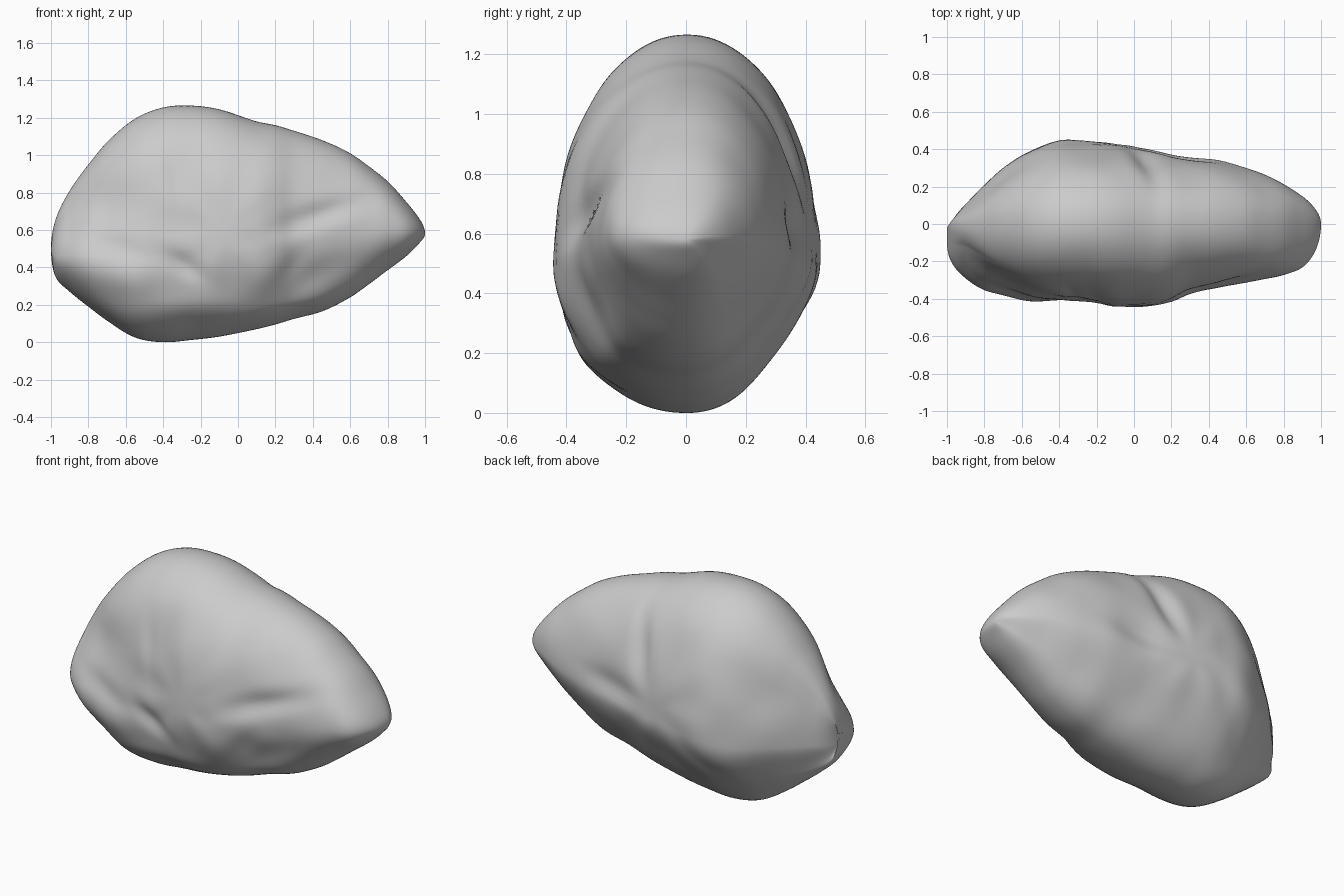
import bpy, bmesh, math
from mathutils import noise, Vector

if "Cube" in bpy.data.objects:
    bpy.data.objects.remove(bpy.data.objects["Cube"])

# Outline stations: x, bottom z, top z, front y, back y
STATIONS = [
    (-1.0, .50, .50, -.10, -.10), (-.98, .36, .64, -.20, 0), (-.9, .27, .81, -.30, .11),
    (-.8, .19, .95, -.37, .215), (-.7, .115, 1.07, -.395, .30), (-.55, .025, 1.195, -.42, .395),
    (-.4, 0, 1.255, -.42, .445), (-.25, .012, 1.265, -.42, .445), (-.1, .03, 1.245, -.44, .43),
    (.1, .07, 1.18, -.445, .395), (.2, .095, 1.16, -.42, .375), (.3, .125, 1.13, -.375, .36),
    (.45, .165, 1.08, -.34, .34), (.6, .24, 1.01, -.315, .295), (.7, .31, .94, -.295, .26),
    (.8, .385, .86, -.275, .215), (.9, .46, .75, -.235, .15), (.97, .53, .66, -.14, .08),
    (1.0, .58, .58, 0, 0)]
# Dents: side, x, z, long radius, short radius, tilt in degrees, depth (negative bulges)
DENTS = [
    (-1, .40, .67, .26, .06, 18, .032), (-1, -.76, .72, .27, .20, 10, .085),
    (-1, -.62, .50, .22, .06, -15, .02), (-1, -.60, .33, .22, .08, -12, -.012),
    (-1, -.25, .18, .28, .08, 0, -.025), (-1, .25, .17, .3, .06, 15, -.015),
    (-1, .42, .36, .22, .08, 25, .022),
    (-1, -.30, .42, .14, .05, -35, .025), (-1, .28, .40, .12, .05, 50, .012),
    (-1, -.33, .83, .16, .04, 100, .012), (1, .07, .92, .20, .06, 75, .035),
    (1, -.78, .75, .2, .15, 45, .03),
    (1, .25, .62, .25, .06, 10, .015), (1, -.35, .35, .2, .07, 40, .012)]
TS = [math.acos(-s[0]) for s in STATIONS]


def slope(i, k):
    a, b = max(i - 1, 0), min(i + 1, len(TS) - 1)
    return (STATIONS[b][k] - STATIONS[a][k]) / (TS[b] - TS[a])


def outline(t, k):
    """Smooth interpolation of one outline column."""
    i = max(j for j in range(len(TS) - 1) if TS[j] <= t + 1e-9)
    h = TS[i + 1] - TS[i]
    u = (t - TS[i]) / h
    return ((2*u**3 - 3*u*u + 1) * STATIONS[i][k] + (u**3 - 2*u*u + u) * h * slope(i, k)
            + (3*u*u - 2*u**3) * STATIONS[i + 1][k] + (u**3 - u*u) * h * slope(i + 1, k))


def relief(x, z, side):
    """Inward depth from the dents and the creases fanning from the side centre."""
    d = 0
    for s, cx, cz, rl, rs, tilt, depth in DENTS:
        if s == side:
            c, n = math.cos(math.radians(tilt)), math.sin(math.radians(tilt))
            u, v = (x - cx) * c + (z - cz) * n, (z - cz) * c - (x - cx) * n
            d += depth * math.exp(-(u / rl)**2 - (v / rs)**2)
    r = math.hypot(x + .07, z - .61)
    a = math.atan2(z - .61, x + .07)
    d += .004 * math.sin(7 * a + side) * math.exp(-((r - .3) / .17)**2)
    return d


def build_rock(nx=110, na=128):
    bm = bmesh.new()
    rings = []
    for i in range(1, nx):
        t = math.pi * i / nx
        x = -math.cos(t)
        zb, zt, yf, yb = (outline(t, k) for k in (1, 2, 3, 4))
        mid = (zb + zt) / 2
        zw = mid - .18 * (zt - zb) * (.5 - .3 * x)
        yc, hw = (yf + yb) / 2, (yb - yf) / 2
        ring = []
        for j in range(na):
            a = 2 * math.pi * j / na
            c, s = math.cos(a), math.sin(a)
            z = zw + s * ((zt - zw) if s > 0 else (zw - zb))
            side = 1 if c > 0 else -1
            # The lower back is slimmer than the other quarters
            w = min(1, max(0, -s) * 1.3)
            slim = 1 - .2 * w * w * (3 - 2 * w) if side > 0 else 1
            # Top and bottom edges run close to the centre plane
            y = yc * (1 - .8 * s * s) + side * hw * slim * abs(c)**.95
            fade = min(1, abs(c) * 1.6) * min(1, hw / .2)
            y -= side * fade * relief(x, z, side)
            y += .010 * fade * noise.noise(Vector((x * 4, y * 4, z * 4)))
            ring.append(bm.verts.new((x, y, z)))
        rings.append(ring)
    for r0, r1 in zip(rings, rings[1:]):
        for j in range(na):
            k = (j + 1) % na
            bm.faces.new((r0[j], r0[k], r1[k], r1[j]))
    # Rounded tips
    for ring, st in ((rings[0], STATIONS[0]), (rings[-1], STATIONS[-1])):
        tip = bm.verts.new((st[0], st[3], st[1]))
        for j in range(na):
            bm.faces.new((ring[j], ring[(j + 1) % na], tip))
    bmesh.ops.recalc_face_normals(bm, faces=bm.faces)
    for f in bm.faces:
        f.smooth = True
    mesh = bpy.data.meshes.new("rock")
    bm.to_mesh(mesh)
    bm.free()
    obj = bpy.data.objects.new("rock", mesh)
    bpy.context.collection.objects.link(obj)
    return obj


build_rock()
